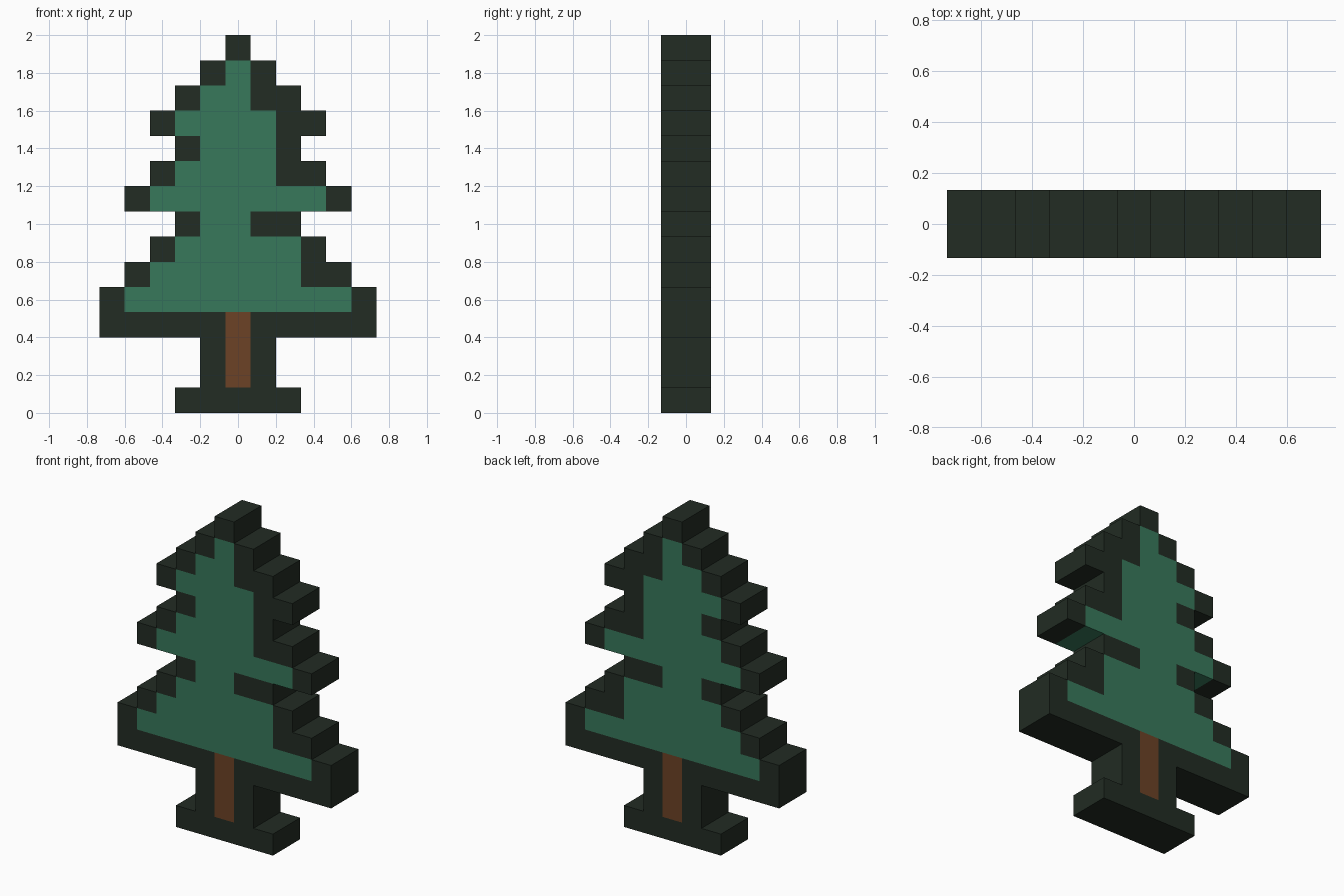
import bpy
import bmesh

if "Cube" in bpy.data.objects:
    bpy.data.objects.remove(bpy.data.objects["Cube"], do_unlink=True)

# Pixel pattern of the tree, top row first: # outline, g foliage, t trunk
PATTERN = [
    "     #     ",
    "    #g#    ",
    "   #gg##   ",
    "  #gggg##  ",
    "   #ggg#   ",
    "  #gggg##  ",
    " #ggggggg# ",
    "   #gg##   ",
    "  #ggggg#  ",
    " #gggggg## ",
    "#ggggggggg#",
    "#####t#####",
    "    #t#    ",
    "    #t#    ",
    "   #####   ",
]
ROWS, COLS = len(PATTERN), len(PATTERN[0])
CELL = 2 / ROWS
DEPTH = CELL  # half thickness: the tree is two cells deep


def material(name, colour):
    mat = bpy.data.materials.new(name)
    mat.use_nodes = True
    mat.diffuse_color = (*colour, 1)
    bsdf = mat.node_tree.nodes["Principled BSDF"]
    bsdf.inputs["Base Color"].default_value = (*colour, 1)
    bsdf.inputs["Roughness"].default_value = 0.9
    return mat


def filled(col, row):
    return 0 <= col < COLS and 0 <= row < ROWS and PATTERN[row][col] != " "


def pixel_part(name, symbol, mat):
    """Make front, back and exposed side faces for every cell of one symbol."""
    bm = bmesh.new()

    def quad(points):
        bm.faces.new([bm.verts.new(p) for p in points])

    for row, line in enumerate(PATTERN):
        for col, char in enumerate(line):
            if char != symbol:
                continue
            x0 = (col - COLS / 2) * CELL
            z0 = (ROWS - 1 - row) * CELL
            x1, z1 = x0 + CELL, z0 + CELL
            corners = [(x0, z0), (x1, z0), (x1, z1), (x0, z1)]
            quad([(x, -DEPTH, z) for x, z in corners])
            quad([(x, DEPTH, z) for x, z in reversed(corners)])
            # Walls: below, right, above, left
            steps = [(0, 1), (1, 0), (0, -1), (-1, 0)]
            for i, (dx, dr) in enumerate(steps):
                if filled(col + dx, row + dr):
                    continue
                (ax, az), (bx, bz) = corners[i], corners[(i + 1) % 4]
                quad([(ax, -DEPTH, az), (ax, DEPTH, az),
                      (bx, DEPTH, bz), (bx, -DEPTH, bz)])
    bmesh.ops.remove_doubles(bm, verts=bm.verts, dist=CELL / 100)
    mesh = bpy.data.meshes.new(name)
    bm.to_mesh(mesh)
    bm.free()
    mesh.materials.append(mat)
    obj = bpy.data.objects.new(name, mesh)
    bpy.context.collection.objects.link(obj)
    return obj


# Dark border with base, green needles, brown trunk
pixel_part("tree_outline", "#", material("dark_green", (0.016, 0.025, 0.017)))
pixel_part("foliage", "g", material("pine_green", (0.039, 0.188, 0.105)))
pixel_part("trunk", "t", material("bark_brown", (0.150, 0.055, 0.019)))
